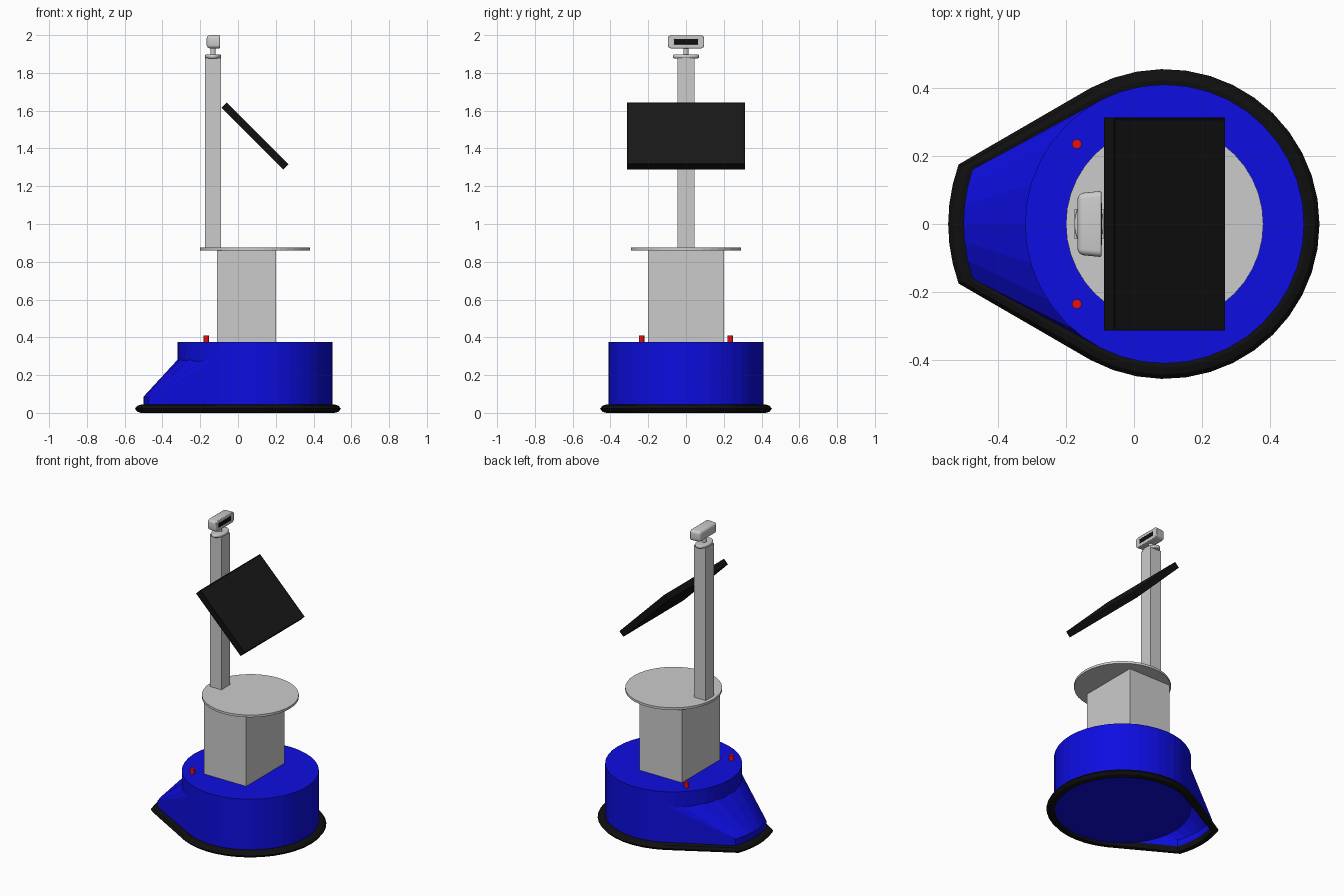
import bpy, bmesh
from math import sin, cos, radians, pi
from mathutils import Matrix

if "Cube" in bpy.data.objects:
    bpy.data.objects.remove(bpy.data.objects["Cube"])

CX, R = 0.09, 0.41          # centre and radius of the round base
TAN = 118.5                 # angle where the tail sides leave the circle


def material(name, rgb):
    m = bpy.data.materials.new(name)
    m.diffuse_color = (*rgb, 1)
    m.use_nodes = True
    m.node_tree.nodes["Principled BSDF"].inputs["Base Color"].default_value = m.diffuse_color
    return m


BLUE = material("blue", (0.004, 0.004, 0.75))
BLACK = material("black", (0.005, 0.005, 0.005))
GLASS = material("dark_glass", (0.009, 0.009, 0.009))
RED = material("red", (0.8, 0.005, 0.005))


def finish(name, bm, mat=None):
    bmesh.ops.recalc_face_normals(bm, faces=bm.faces)
    me = bpy.data.meshes.new(name)
    bm.to_mesh(me)
    bm.free()
    ob = bpy.data.objects.new(name, me)
    bpy.context.collection.objects.link(ob)
    if mat:
        me.materials.append(mat)
    return ob


def box(name, lo, hi, mat=None):
    bm = bmesh.new()
    bmesh.ops.create_cube(bm, size=1)
    for v in bm.verts:
        v.co = [l + (c + 0.5) * (h - l) for c, l, h in zip(v.co, lo, hi)]
    return finish(name, bm, mat)


def cylinder(name, x, y, r, z0, z1, n=32, mat=None, ry=None):
    bm = bmesh.new()
    bmesh.ops.create_cone(bm, cap_ends=True, segments=n, radius1=1, radius2=1, depth=1)
    for v in bm.verts:
        v.co = (x + v.co.x * r, y + v.co.y * (ry or r), z0 + (v.co.z + 0.5) * (z1 - z0))
    return finish(name, bm, mat)


def bevel(ob, width, segments=3):
    m = ob.modifiers.new("bevel", "BEVEL")
    m.width, m.segments = width, segments
    m.limit_method = "ANGLE"


def strips(bm, loops, closed):
    """Join rows of vertices with quads."""
    rows = [[bm.verts.new(p) for p in row] for row in loops]
    n = len(rows[0])
    for a, b in zip(rows, rows[1:]):
        for i in range(n if closed else n - 1):
            j = (i + 1) % n
            bm.faces.new((a[i], a[j], b[j], b[i]))
    return rows


def arc(a0, a1, n, r=R):
    angles = [radians(a0 + (a1 - a0) * i / n) for i in range(n + 1)]
    return [(CX + r * cos(a), r * sin(a)) for a in angles]


def rear(d=0.0, n=6):
    """Slightly bulged rear end of the tail, from +y to -y."""
    pts = []
    for i in range(n + 1):
        t = 1 - 2 * i / n
        pts.append((-0.475 - 0.9 * d - (0.026 + 0.1 * d) * (1 - t * t), t * (0.16 + 0.33 * d)))
    return pts


# round base body
cylinder("base_body", CX, 0, R, 0.02, 0.375, 40, BLUE)

# sloping tail, open underneath
bm = bmesh.new()
foot = [arc(TAN, TAN, 1)[0]] + rear() + [arc(-TAN, -TAN, 1)[0]]
lip = rear()
top = arc(130, 230, 6, R - 0.003)
low, mid = strips(bm, [[(x, y, 0.02) for x, y in foot[1:-1]],
                       [(x, y, 0.085) for x, y in lip]], False)
high = [bm.verts.new((x, y, 0.285)) for x, y in top]
for i in range(6):
    bm.faces.new((mid[i], mid[i + 1], high[i + 1], high[i]))
for k, tip in ((0, foot[0]), (-1, foot[-1])):
    t = bm.verts.new((*tip, 0.02))
    u = bm.verts.new((*tip, 0.285))
    bm.faces.new((t, low[k], mid[k]))
    bm.faces.new((t, mid[k], u))
    bm.faces.new((u, mid[k], high[k]))
finish("base_tail", bm, BLUE)

# bumper strip swept round the whole outline
profile = [(-0.003, 0.003), (0.012, 0.0), (0.032, 0.006), (0.045, 0.022),
           (0.032, 0.038), (0.012, 0.044), (-0.003, 0.041), (-0.003, 0.003)]
bm = bmesh.new()
strips(bm, [[(x, y, z) for x, y in arc(-TAN, TAN, 26, R + d) + rear(d)] for d, z in profile], True)
bmesh.ops.remove_doubles(bm, verts=bm.verts, dist=1e-5)
finish("bumper", bm, BLACK)

# signal lamps
for side, s in (("left", 1), ("right", -1)):
    cylinder("lamp_" + side, -0.168, 0.235 * s, 0.014, 0.37, 0.41, 16, RED)

# body box, round shelf and post
box("body_box", (-0.11, -0.2, 0.37), (0.20, 0.2, 0.862))
cylinder("shelf", CX, 0, 0.29, 0.86, 0.875, 40)
box("post", (-0.175, -0.044, 0.87), (-0.09, 0.044, 1.88))

# tilted display with a recessed panel
bm = bmesh.new()
bmesh.ops.create_cube(bm, size=1)
bmesh.ops.scale(bm, vec=(0.461, 0.626, 0.041), verts=bm.verts)
bm.faces.ensure_lookup_table()
front = max(bm.faces, key=lambda f: f.calc_center_median().z)
bmesh.ops.inset_region(bm, faces=[front], thickness=0.013, depth=-0.003)
front.material_index = 1
bmesh.ops.transform(bm, matrix=Matrix.Translation((0.09, 0, 1.466)) @ Matrix.Rotation(pi / 4, 4, "Y"),
                    verts=bm.verts)
display = finish("display", bm, BLACK)
display.data.materials.append(GLASS)

# sensor: foot, neck, rounded head and dark window
foot_ob = cylinder("sensor_foot", -0.132, 0, 0.043, 1.877, 1.897, 32, None, 0.07)
bevel(foot_ob, 0.007)
cylinder("sensor_neck", -0.132, 0, 0.014, 1.89, 1.94, 16)
bm = bmesh.new()
bmesh.ops.create_cube(bm, size=1)
for v in bm.verts:
    back = v.co.x < 0
    v.co = (-0.131 + v.co.x * 0.07, v.co.y * (0.18 if back else 0.194), 1.965 + v.co.z * 0.07)
rear_edges = [e for e in bm.edges if min(v.co.x for v in e.verts) < -0.15]
bmesh.ops.bevel(bm, geom=rear_edges, offset=0.018, segments=4, profile=0.5, affect="EDGES")
head = finish("sensor_head", bm)
bevel(head, 0.004, 2)
window = box("sensor_window", (-0.104, -0.065, 1.95), (-0.0945, 0.065, 1.981), BLACK)
bevel(window, 0.004, 2)

# smooth the rounded parts only
for ob in (foot_ob, head, window):
    bpy.ops.object.select_all(action="DESELECT")
    ob.select_set(True)
    bpy.context.view_layer.objects.active = ob
    bpy.ops.object.shade_smooth_by_angle(angle=radians(35))
